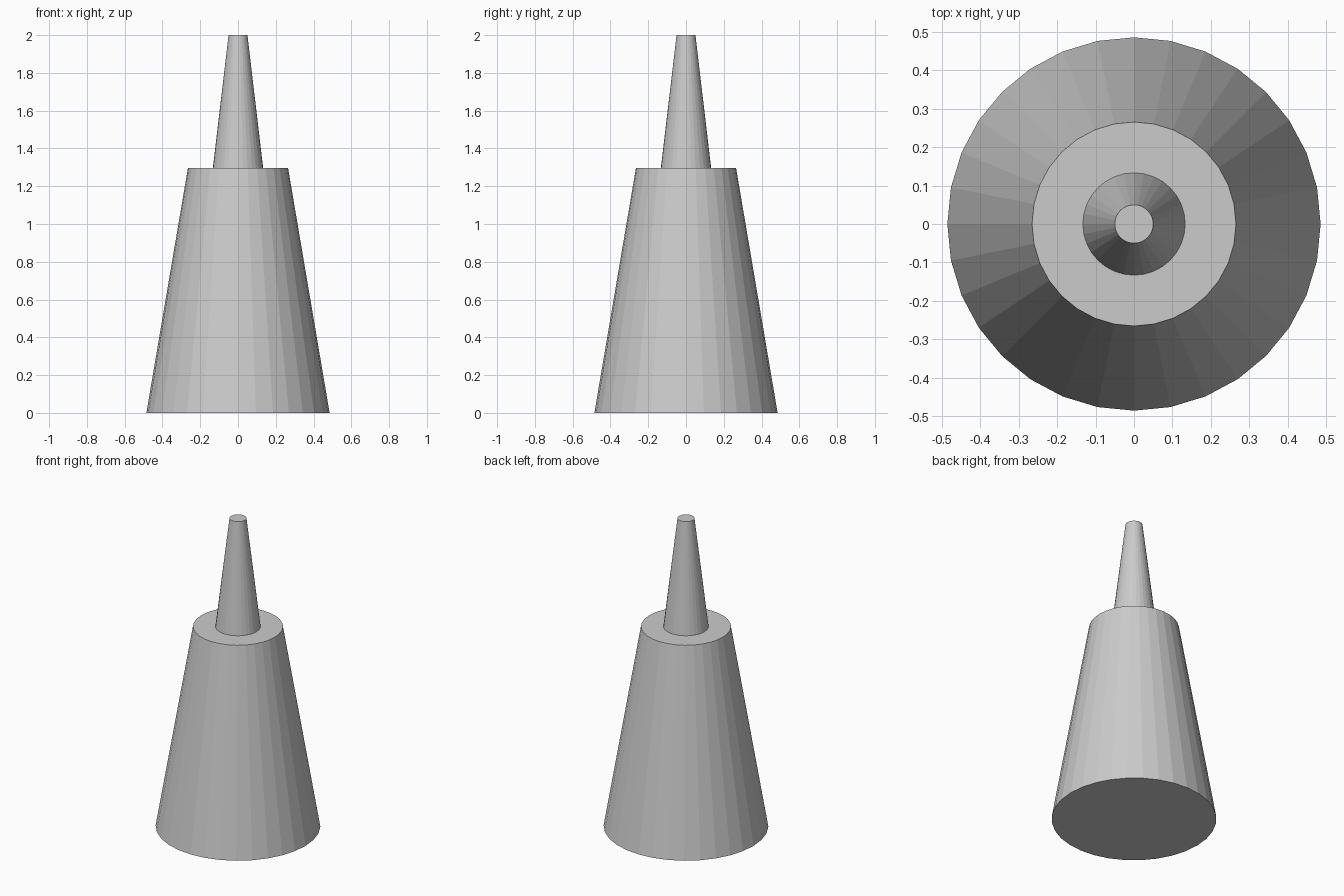
import bpy

if "Cube" in bpy.data.objects:
    bpy.data.objects.remove(bpy.data.objects["Cube"])

SIDES = 32


def tapered_part(name, bottom_radius, top_radius, z_bottom, z_top):
    """Flat-shaded capped cone standing between two heights."""
    bpy.ops.mesh.primitive_cone_add(
        vertices=SIDES,
        radius1=bottom_radius,
        radius2=top_radius,
        depth=z_top - z_bottom,
        location=(0, 0, (z_bottom + z_top) / 2),
    )
    part = bpy.context.object
    part.name = name
    return part


# Wide tapered body
tapered_part("body", 0.485, 0.265, 0.0, 1.297)

# Slim nozzle on the flat shoulder
tapered_part("nozzle", 0.133, 0.05, 1.297, 2.0)
